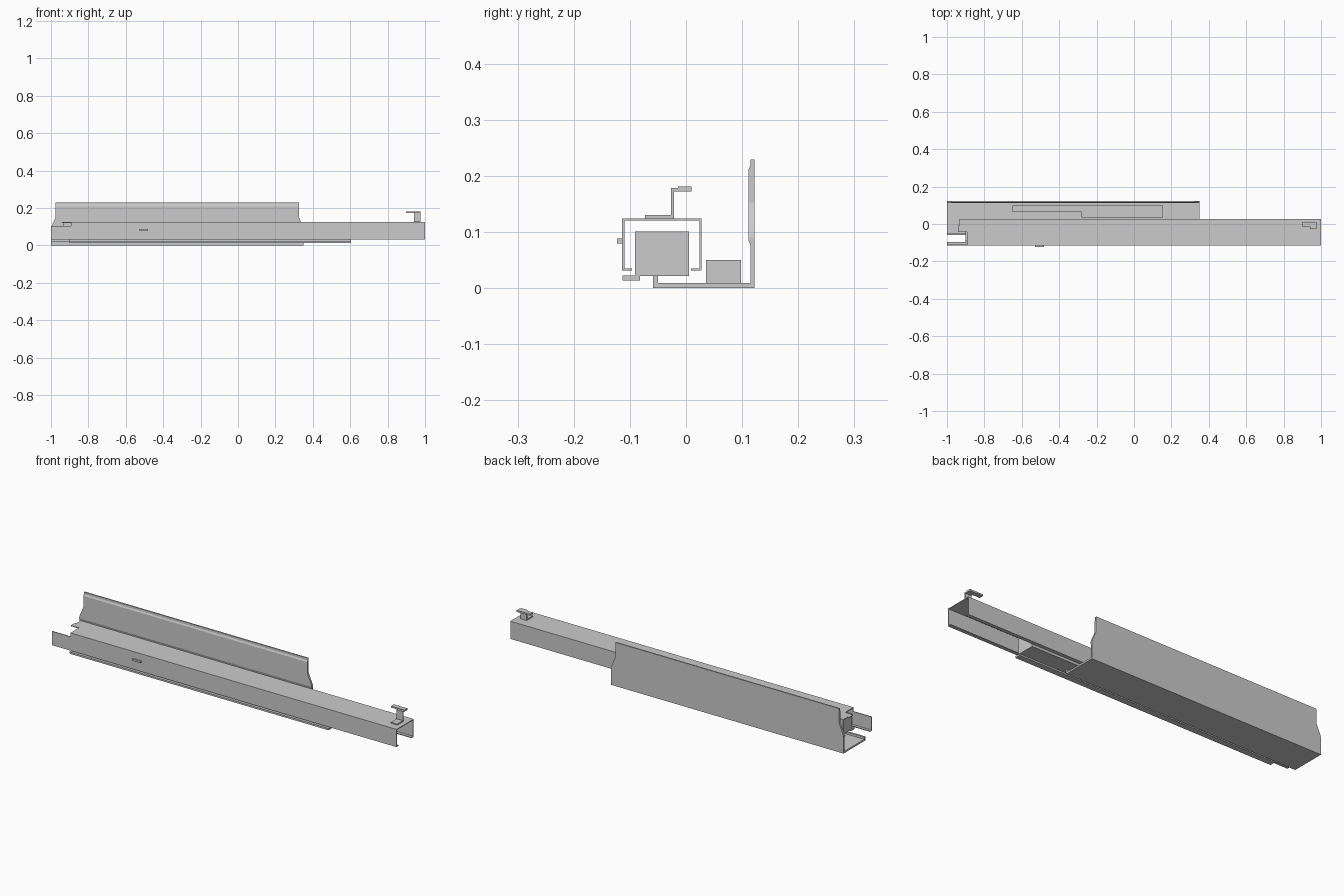
import bpy, bmesh

if "Cube" in bpy.data.objects:
    bpy.data.objects.remove(bpy.data.objects["Cube"])


def prism(name, pts, axis, lo, hi):
    """Extrude a 2D outline along an axis: X takes (y,z), Y takes (x,z), Z takes (x,y)."""
    place = {'X': lambda p: (lo, p[0], p[1]),
             'Y': lambda p: (p[0], lo, p[1]),
             'Z': lambda p: (p[0], p[1], lo)}[axis]
    bm = bmesh.new()
    face = bm.faces.new([bm.verts.new(place(p)) for p in pts])
    ext = bmesh.ops.extrude_face_region(bm, geom=[face])
    vec = [(hi - lo) if a == axis else 0 for a in 'XYZ']
    bmesh.ops.translate(bm, vec=vec, verts=[v for v in ext['geom'] if isinstance(v, bmesh.types.BMVert)])
    bmesh.ops.recalc_face_normals(bm, faces=bm.faces)
    mesh = bpy.data.meshes.new(name)
    bm.to_mesh(mesh)
    bm.free()
    ob = bpy.data.objects.new(name, mesh)
    bpy.context.collection.objects.link(ob)
    return ob


def box(name, x, y, z):
    return prism(name, [(x[0], y[0]), (x[1], y[0]), (x[1], y[1]), (x[0], y[1])], 'Z', *z)


def cut(target, cutter):
    """Subtract the cutter, then discard it."""
    cutter.hide_render = True
    mod = target.modifiers.new("cut", 'BOOLEAN')
    mod.operation, mod.solver, mod.object = 'DIFFERENCE', 'EXACT', cutter
    bpy.context.view_layer.objects.active = target
    bpy.ops.object.modifier_apply(modifier=mod.name)
    bpy.data.objects.remove(cutter)


# Outer rail: C channel open at the bottom
t = 0.004
L, R, B, T = -0.114, 0.028, 0.031, 0.124
rail = prism("outer_rail", [
    (L, B), (L + 0.018, B), (L + 0.018, B + t), (L + t, B + t), (L + t, T - t),
    (R - t, T - t), (R - t, B + t), (R - 0.019, B + t), (R - 0.019, B), (R, B), (R, T), (L, T)],
    'X', -1, 1)
# Notches at the left end: top corner by the front wall, then top and rear wall
cut(rail, box("cut_front", (-1.1, -0.893), (-0.2, -0.044), (0.104, 0.2)))
cut(rail, prism("cut_rear", [(-1.1, -0.05), (-0.94, -0.05), (-0.94, -0.008),
                             (-0.932, -0.008), (-0.932, 0.1), (-1.1, 0.1)], 'Z', 0.0, 0.2))

# Inner slide with its lower front flange
box("inner_slide", (-0.9, 0.605), (-0.091, 0.005), (0.021, 0.101))
box("slide_flange", (-0.9, 0.605), (-0.113, -0.082), (0.013, 0.022))

# Side panel: floor with front lip and tall back wall
panel = prism("side_panel", [
    (-0.059, 0), (0.122, 0), (0.122, 0.229), (0.115, 0.229), (0.1145, 0.218), (0.111, 0.21),
    (0.111, 0.086), (0.115, 0.075), (0.115, 0.009), (-0.05, 0.009), (-0.05, 0.021), (-0.059, 0.021)],
    'X', -1, 0.35)
for edge, out in ((-1, -1), (0.35, 1)):
    outline = [(edge + out * 0.05, 0.09), (edge, 0.09), (edge - out * 0.006, 0.108),
               (edge - out * 0.018, 0.135), (edge - out * 0.025, 0.152),
               (edge - out * 0.025, 0.26), (edge + out * 0.05, 0.26)]
    cut(panel, prism("cut_panel_end", outline, 'Y', 0.1, 0.14))

# Stepped block on the panel floor
prism("stepped_block", [(-0.65, 0.065), (-0.282, 0.065), (-0.282, 0.036), (0.155, 0.036),
                        (0.155, 0.098), (-0.65, 0.098)], 'Z', 0.008, 0.05)

# Hook bracket on top of the rail
prism("hook_bracket", [(-0.073, 0.124), (-0.021, 0.124), (-0.021, 0.172), (0.01, 0.172), (0.01, 0.178),
                       (-0.027, 0.178), (-0.027, 0.13), (-0.073, 0.13)], 'X', 0.94, 0.976)
box("hook_tip", (0.898, 0.976), (-0.014, 0.01), (0.173, 0.181))

# Small catch on the front wall
box("front_catch", (-0.53, -0.48), (-0.123, -0.113), (0.079, 0.088))
